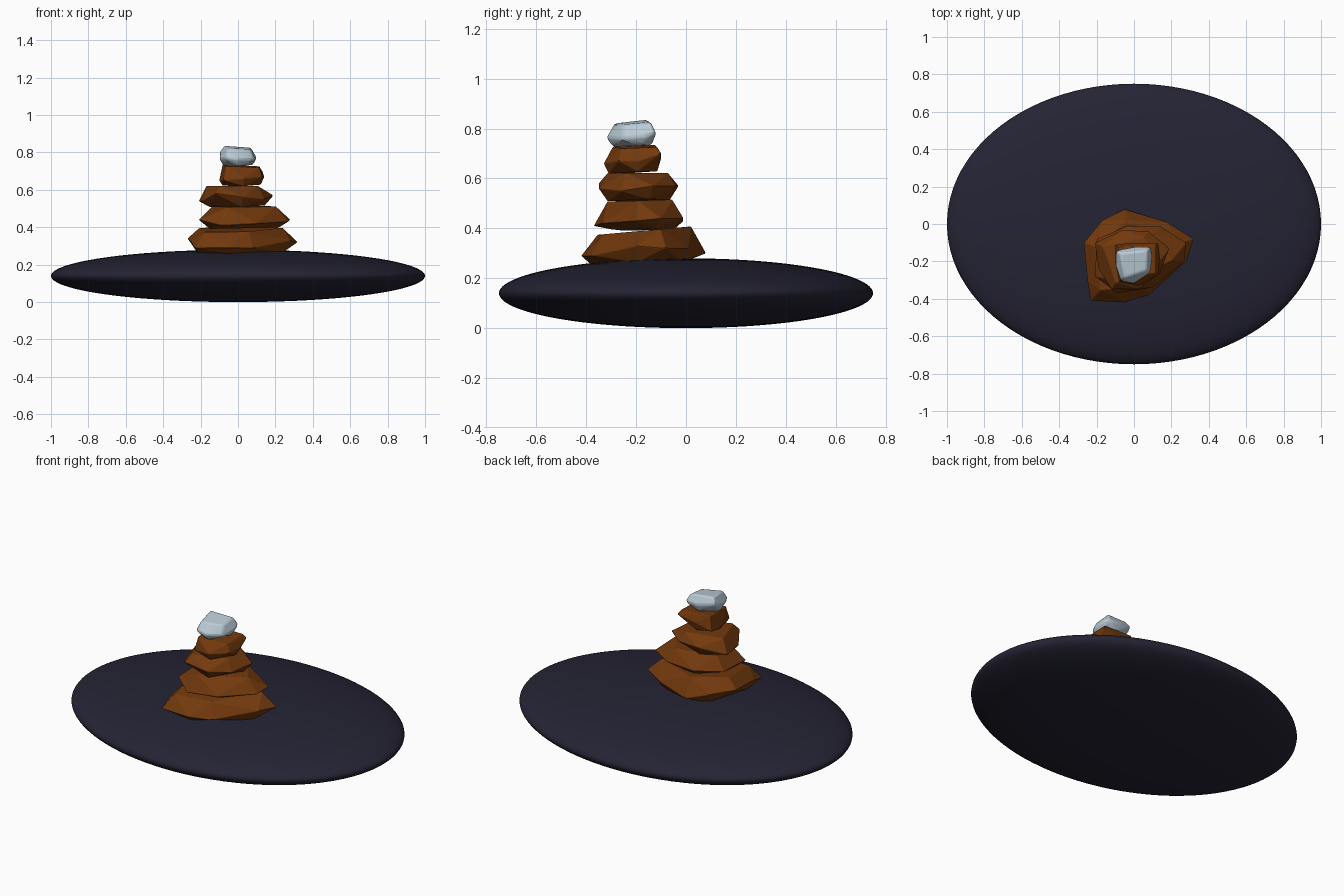
import bpy
import bmesh
from mathutils import Vector

if "Cube" in bpy.data.objects:
    bpy.data.objects.remove(bpy.data.objects["Cube"], do_unlink=True)


def make_material(name, colour):
    mat = bpy.data.materials.new(name)
    mat.use_nodes = True
    mat.diffuse_color = colour
    mat.node_tree.nodes["Principled BSDF"].inputs["Base Color"].default_value = colour
    return mat


slate = make_material("dark slate", (0.018, 0.017, 0.034, 1))
brown = make_material("rust brown", (0.17, 0.041, 0.004, 1))
pale = make_material("pale grey", (0.50, 0.60, 0.67, 1))


def stone(name, material, rim, top, bottom, bevel=0.004):
    """Faceted stone: hull of a rim outline, a shrunken top and a shrunken base.
    top and bottom are (scale, height, slope along y, slope along x)."""
    bm = bmesh.new()
    points = [Vector(p) for p in rim]
    centre = sum(points, Vector()) / len(points)
    for p in points:
        bm.verts.new(p)
    for start, (scale, height, slope_y, slope_x) in ((0, top), (1, bottom)):
        for p in points[start::2]:
            offset = (p - centre) * scale
            z = height + slope_y * offset.y + slope_x * offset.x
            bm.verts.new((centre.x + offset.x, centre.y + offset.y, z))
    hull = bmesh.ops.convex_hull(bm, input=bm.verts)
    loose = [v for v in hull["geom_interior"] if isinstance(v, bmesh.types.BMVert)]
    bmesh.ops.delete(bm, geom=loose, context="VERTS")
    bmesh.ops.dissolve_limit(bm, angle_limit=0.03, verts=bm.verts, edges=bm.edges)
    bmesh.ops.recalc_face_normals(bm, faces=bm.faces)
    mesh = bpy.data.meshes.new(name)
    bm.to_mesh(mesh)
    bm.free()
    mesh.materials.append(material)
    obj = bpy.data.objects.new(name, mesh)
    bpy.context.collection.objects.link(obj)
    # Slightly worn edges
    mod = obj.modifiers.new("worn edges", "BEVEL")
    mod.width = bevel
    mod.segments = 2
    return obj


# Flattened ground disc
bpy.ops.mesh.primitive_uv_sphere_add(segments=96, ring_count=48, location=(0, 0, 0.14))
ground = bpy.context.object
ground.name = "ground_mound"
ground.scale = (1, 0.75, 0.14)
ground.data.materials.append(slate)
bpy.ops.object.shade_smooth()

# Stacked stones, from the widest to the smallest
stone("bottom_stone", brown, [
    (-0.05, 0.08, 0.30), (0.18, 0.01, 0.32), (0.32, -0.08, 0.32),
    (0.28, -0.20, 0.33), (0.08, -0.38, 0.29), (-0.05, -0.42, 0.29),
    (-0.23, -0.41, 0.29), (-0.25, -0.30, 0.32), (-0.27, -0.10, 0.34),
    (-0.17, 0.02, 0.33)],
    top=(0.76, 0.39, 0.09, 0), bottom=(0.85, 0.262, 0.02, 0))

stone("second_stone", brown, [
    (-0.20, -0.08, 0.44), (-0.04, -0.01, 0.43), (0.14, -0.01, 0.44),
    (0.28, -0.10, 0.44), (0.27, -0.20, 0.43), (0.10, -0.34, 0.42),
    (-0.09, -0.37, 0.41), (-0.21, -0.28, 0.44)],
    top=(0.72, 0.512, 0.03, 0), bottom=(0.75, 0.395, 0, 0.02))

stone("third_stone", brown, [
    (-0.21, -0.10, 0.54), (-0.06, -0.03, 0.57), (0.08, -0.04, 0.57),
    (0.19, -0.13, 0.57), (0.14, -0.26, 0.55), (0.03, -0.35, 0.56),
    (-0.12, -0.35, 0.58), (-0.19, -0.24, 0.54)],
    top=(0.78, 0.622, 0, 0), bottom=(0.78, 0.512, 0.03, 0.02))

stone("fourth_stone", brown, [
    (-0.10, -0.11, 0.65), (0.01, -0.10, 0.68), (0.13, -0.10, 0.70),
    (0.14, -0.19, 0.67), (0.13, -0.27, 0.67), (0.03, -0.33, 0.66),
    (-0.08, -0.31, 0.65), (-0.10, -0.21, 0.65)],
    top=(0.85, 0.727, 0.04, -0.05), bottom=(0.85, 0.625, 0.05, 0.02))

# Pale, rounder capstone
cap = stone("capstone", pale, [
    (-0.10, -0.14, 0.80), (0.01, -0.12, 0.78), (0.09, -0.12, 0.78),
    (0.10, -0.17, 0.77), (0.09, -0.26, 0.76), (0.00, -0.32, 0.765),
    (-0.07, -0.31, 0.77), (-0.10, -0.22, 0.77)],
    top=(0.75, 0.825, 0.10, -0.08), bottom=(0.78, 0.73, 0.03, 0.03), bevel=0.01)
bpy.ops.object.select_all(action="DESELECT")
bpy.context.view_layer.objects.active = cap
cap.select_set(True)
bpy.ops.object.shade_smooth_by_angle(angle=0.5)
